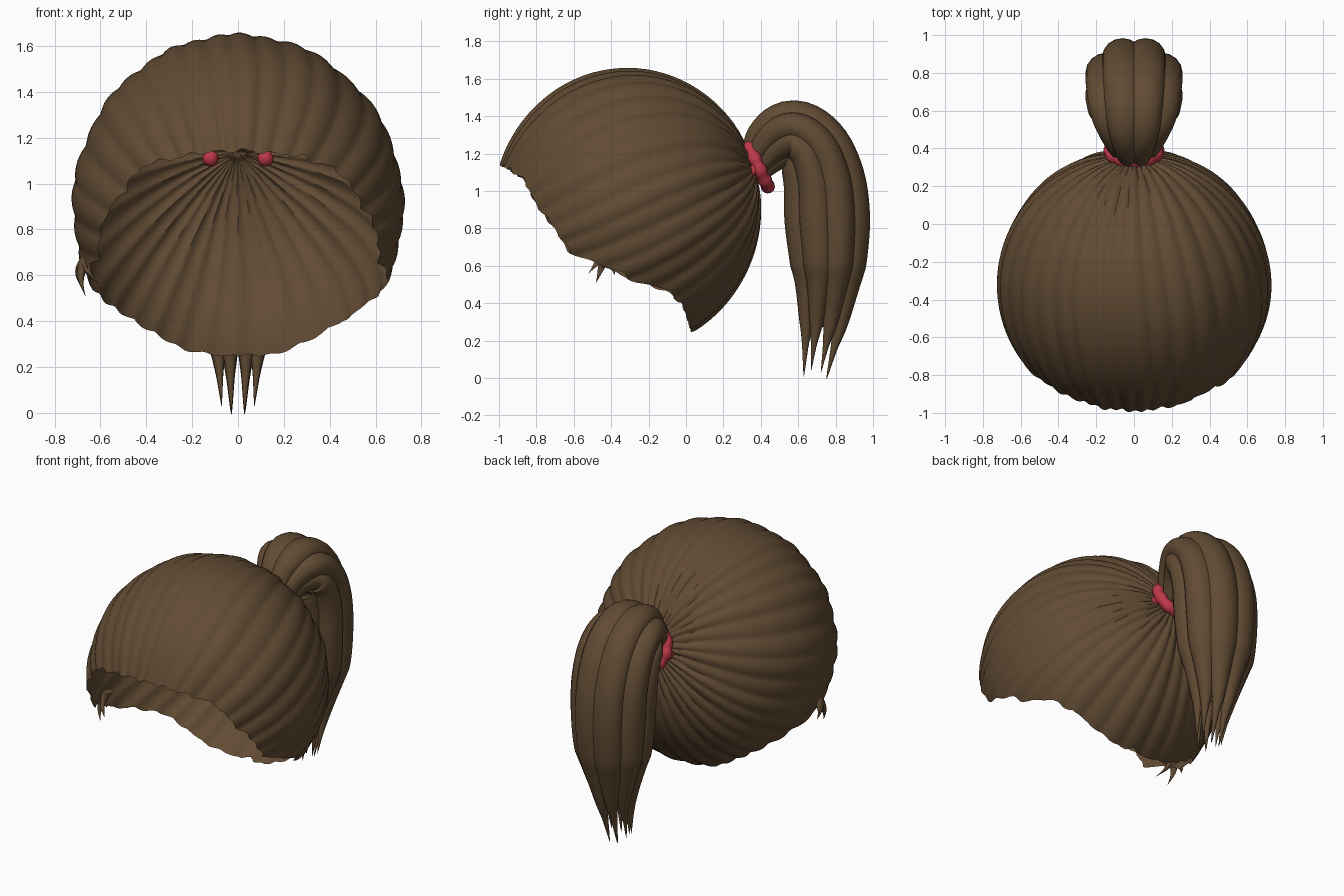
import bpy, bmesh, math
from mathutils import Vector

if "Cube" in bpy.data.objects:
    bpy.data.objects.remove(bpy.data.objects["Cube"])

def material(name, col):
    m = bpy.data.materials.new(name)
    m.diffuse_color = (*col, 1)
    m.use_nodes = True
    m.node_tree.nodes["Principled BSDF"].inputs["Base Color"].default_value = m.diffuse_color
    return m

BROWN = material("brown hair", (0.12, 0.07, 0.033))
RED = material("red tie", (0.52, 0.04, 0.065))

def loft(name, rings, mat, loop=False, caps=False):
    """Skin a list of closed rings of points."""
    bm = bmesh.new()
    vs = [[bm.verts.new(p) for p in r] for r in rings]
    n = len(rings[0])
    pairs = list(zip(vs, vs[1:])) + ([(vs[-1], vs[0])] if loop else [])
    for a, b in pairs:
        for i in range(n):
            j = (i + 1) % n
            bm.faces.new((a[i], a[j], b[j], b[i]))
    if caps:
        bm.faces.new(vs[0])
        bm.faces.new(vs[-1])
    bmesh.ops.remove_doubles(bm, verts=bm.verts, dist=1e-5)
    bmesh.ops.recalc_face_normals(bm, faces=bm.faces)
    me = bpy.data.meshes.new(name)
    bm.to_mesh(me)
    bm.free()
    me.materials.append(mat)
    ob = bpy.data.objects.new(name, me)
    bpy.context.collection.objects.link(ob)
    bpy.context.view_layer.objects.active = ob
    ob.select_set(True)
    bpy.ops.object.shade_smooth_by_angle(angle=math.radians(50))
    ob.select_set(False)
    return ob

def lerp_table(table, x):
    if x <= table[0][0]:
        return table[0][1]
    for (x0, v0), (x1, v1) in zip(table, table[1:]):
        if x <= x1:
            return v0 + (v1 - v0) * (x - x0) / (x1 - x0)
    return table[-1][1]

def spline(pts, t):
    """Catmull-Rom through pts, t in 0..1."""
    f = t * (len(pts) - 1)
    i = min(int(f), len(pts) - 2)
    u = f - i
    p = [pts[max(0, min(len(pts) - 1, i + k))] for k in (-1, 0, 1, 2)]
    return [0.5 * (2 * b + (c - a) * u + (2 * a - 5 * b + 4 * c - d) * u * u
                   + (3 * b - a - 3 * c + d) * u ** 3) for a, b, c, d in zip(*p)]

# Hair cap: strands run from the tie over an ellipsoid to the hairline
CENTRE = Vector((0, -0.315, 0.9))
RADII = Vector((0.72, 0.712, 0.75))
POLE = Vector((0, 0.95, 0.31)).normalized()
UP = Vector((0, -POLE.z, POLE.y))
HAIRLINE = [(-1.0, 1.15), (-0.87, 1.07), (-0.8, 0.93), (-0.7, 0.8), (-0.62, 0.67),
            (-0.5, 0.63), (-0.27, 0.52), (-0.1, 0.47), (-0.02, 0.4), (0.03, 0.25), (0.2, 0.22)]

def cap_point(theta, phi):
    d = POLE * math.cos(phi) + (UP * math.cos(theta) + Vector((math.sin(theta), 0, 0))) * math.sin(phi)
    w = theta + 0.06 * math.sin(3 * theta + 0.7) + 0.05 * math.sin(phi * 2)
    lobe = abs(math.sin(18 * w)) - 0.6 + 0.35 * math.sin(13 * w + 1)
    r = 1 + 0.016 * lobe * min(1, phi / 0.3)
    return CENTRE + Vector(a * b * r for a, b in zip(d, RADII))

def hairline_phi(theta):
    wobble = 0.008 * math.sin(23 * theta) + 0.006 * math.sin(41 * theta + 1)
    phi = 0.3
    while phi < 3:
        p = cap_point(theta, phi)
        if p.z < lerp_table(HAIRLINE, p.y) + wobble:
            break
        phi += 0.005
    return phi

COLS, ROWS = 252, 36
thetas = [2 * math.pi * i / COLS for i in range(COLS)]
ends = [hairline_phi(t) for t in thetas]
loft("hair_cap", [[cap_point(t, e * r / ROWS) for t, e in zip(thetas, ends)]
                  for r in range(ROWS + 1)], BROWN)

# Lumpy hair tie
axis = Vector((0, 0.9, 0.43)).normalized()
side = Vector((1, 0, 0))
tall = axis.cross(side)
mid = Vector((0, 0.385, 1.135))
rings = []
for i in range(72):
    a = 2 * math.pi * i / 72
    out = side * math.cos(a) + tall * math.sin(a)
    r = 0.03 + 0.008 * abs(math.sin(5.5 * a + 0.4))
    rings.append([mid + out * (0.125 + r * math.cos(b)) + axis * r * math.sin(b)
                  for b in (2 * math.pi * k / 12 for k in range(12))])
loft("hair_tie", rings, RED, loop=True)

# Beads of the tie that show inside the cap
for s in (-1, 1):
    bpy.ops.mesh.primitive_uv_sphere_add(segments=16, ring_count=10, radius=0.035,
                                         location=(0.12 * s, 0.355, 1.11))
    ob = bpy.context.object
    ob.name = "tie_bead"
    ob.data.materials.append(RED)
    bpy.ops.object.shade_smooth_by_angle()
    ob.select_set(False)

# Ponytail: rows of centre y, centre z, half depth, half width
TAIL = [(0.37, 1.13, 0.10, 0.10), (0.46, 1.25, 0.165, 0.17), (0.57, 1.30, 0.195, 0.24),
        (0.68, 1.22, 0.21, 0.265), (0.74, 1.05, 0.23, 0.27), (0.755, 0.85, 0.24, 0.265),
        (0.76, 0.65, 0.22, 0.25), (0.755, 0.5, 0.195, 0.22), (0.735, 0.3, 0.165, 0.165),
        (0.715, 0.17, 0.14, 0.145), (0.69, 0.0, 0.11, 0.125)]

def strand(name, angle, k, t_end, t_taper):
    """One lock of the tail, offset from the centre line, tapering to a tip."""
    rings = []
    for i in range(57):
        t = t_end * i / 56
        y, z, h, w = spline(TAIL, t)
        a, b = spline(TAIL, max(0, t - 0.01)), spline(TAIL, min(1, t + 0.01))
        tan = Vector((0, b[0] - a[0], b[1] - a[1])).normalized()
        nrm = Vector((0, -tan.z, tan.y))
        s = max(0, (t - t_taper) / (t_end - t_taper))
        r = k * max(0.01, (1 - s) ** 0.85)
        off = 0 if angle is None else 1 - k
        ca, sa = (math.cos(angle), math.sin(angle)) if off else (0, 0)
        rings.append([Vector((0, y, z))
                      + side * w * (off * ca + r * math.cos(q))
                      + nrm * h * (off * sa + r * math.sin(q))
                      for q in (2 * math.pi * j / 16 for j in range(16))])
    loft(name, rings, BROWN, caps=True)

for i in range(8):
    ang = math.radians(22.5 + 45 * i)
    strand("tail_strand", ang, 0.4, 0.975 if abs(math.cos(ang)) > 0.5 else 1.0, 0.64)
strand("tail_core", None, 0.72, 0.82, 0.55)

# Stray tuft at the left ear
for dx, dy, dz in ((-0.01, -0.06, -0.17), (0.05, -0.1, -0.12), (-0.03, 0.04, -0.13)):
    base = Vector((-0.655, -0.42, 0.68))
    rings = []
    for i in range(9):
        s = i / 8
        c = base + Vector((dx, dy, dz)) * s + Vector((-0.025 * math.sin(math.pi * s), 0, 0))
        r = 0.03 * max(0.02, 1 - s)
        rings.append([c + Vector((r * math.cos(q), 1.4 * r * math.sin(q), 0))
                      for q in (2 * math.pi * j / 10 for j in range(10))])
    loft("ear_tuft", rings, BROWN, caps=True)
